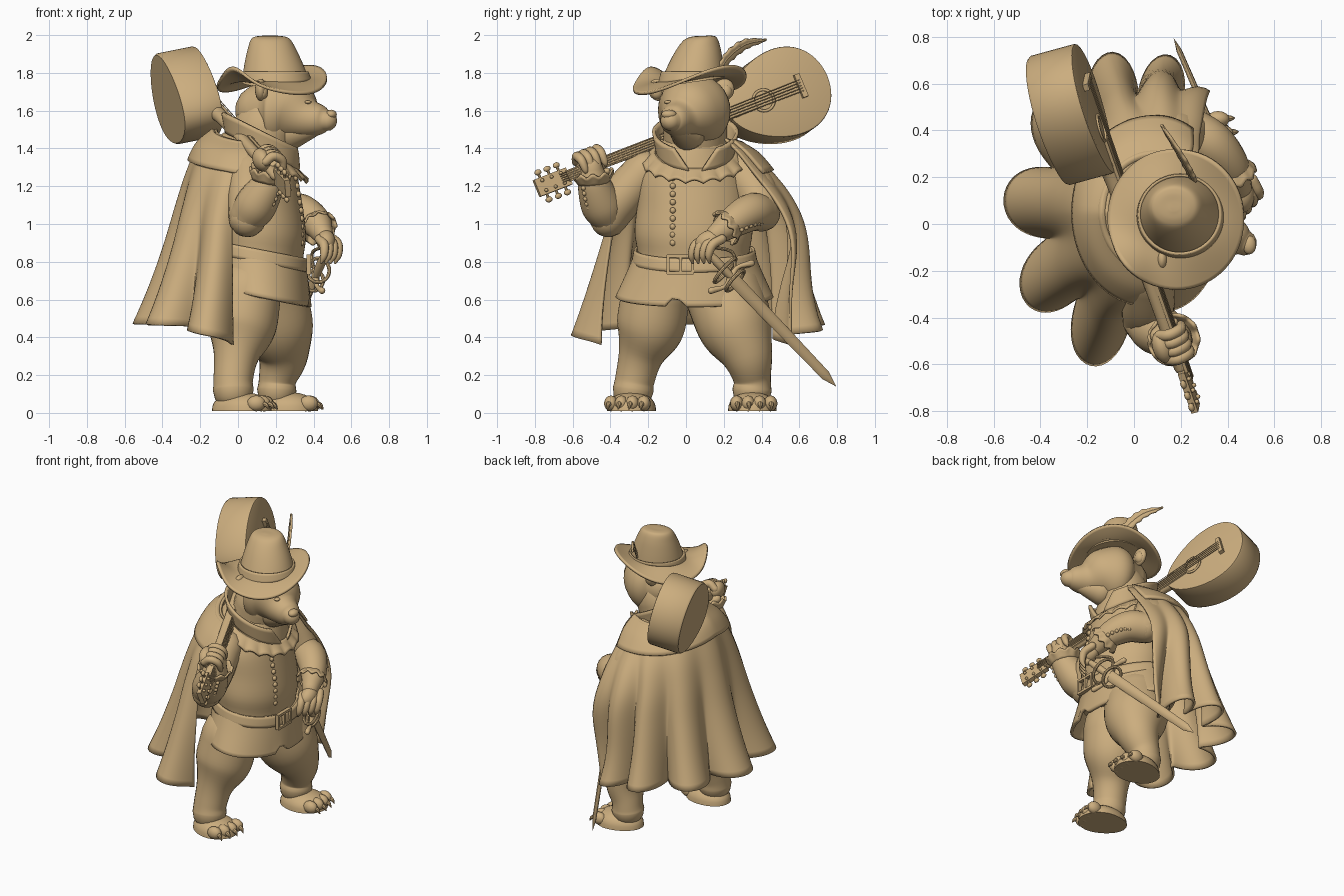
import bpy, bmesh
from math import sin, cos, pi, radians, exp
from mathutils import Vector, Matrix

cube = bpy.data.objects.get("Cube")
if cube:
    bpy.data.objects.remove(cube)

COLOR = (0.6, 0.42, 0.21, 1)
clay = bpy.data.materials.new("warm_tan")
clay.use_nodes = True
clay.diffuse_color = COLOR
bsdf = next(n for n in clay.node_tree.nodes if n.type == 'BSDF_PRINCIPLED')
bsdf.inputs["Base Color"].default_value = COLOR
bsdf.inputs["Roughness"].default_value = 0.8


def finish(name, bm, matrix=None, thick=0):
    bmesh.ops.recalc_face_normals(bm, faces=bm.faces)
    me = bpy.data.meshes.new(name)
    bm.to_mesh(me)
    bm.free()
    if matrix:
        me.transform(matrix)
    me.materials.append(clay)
    me.shade_smooth()
    me.set_sharp_from_angle(angle=radians(40))
    ob = bpy.data.objects.new(name, me)
    bpy.context.collection.objects.link(ob)
    if thick:
        mod = ob.modifiers.new("thickness", 'SOLIDIFY')
        mod.thickness, mod.offset = thick, 0


def sheet(name, f, nu, nv, closed=False, caps=False, thick=0, matrix=None):
    """Surface from f(u, v); closed joins it round in u."""
    bm = bmesh.new()
    cols = nu if closed else nu + 1
    rows = [[bm.verts.new(f(i / nu, j / nv)) for i in range(cols)] for j in range(nv + 1)]
    for j in range(nv):
        for i in range(nu):
            k = (i + 1) % cols
            bm.faces.new((rows[j][i], rows[j][k], rows[j + 1][k], rows[j + 1][i]))
    if caps:
        bm.faces.new(rows[0])
        bm.faces.new(rows[-1])
    finish(name, bm, matrix, thick)


def spline(pts, t):
    """Smooth point along a list of tuples, t from 0 to 1."""
    s = t * (len(pts) - 1)
    i = min(int(s), len(pts) - 2)
    s -= i
    b, c = Vector(pts[i]), Vector(pts[i + 1])
    a = Vector(pts[i - 1]) if i else b * 2 - c
    d = Vector(pts[i + 2]) if i + 2 < len(pts) else c * 2 - b
    return 0.5 * (2 * b + (c - a) * s + (2 * a - 5 * b + 4 * c - d) * s * s + (3 * b - a - 3 * c + d) * s ** 3)


def tube(name, pts, sides=20, steps=6, matrix=None):
    """Round-ended limb through (x, y, z, radius) points."""
    count = (len(pts) - 1) * steps
    path = [(q.xyz, q.w) for q in (spline(pts, k / count) for k in range(count + 1))]
    t0, t1 = (path[0][0] - path[1][0]).normalized(), (path[-1][0] - path[-2][0]).normalized()
    angles = [radians(x) for x in (25, 50, 70, 85)]
    head = [(path[0][0] + t0 * path[0][1] * sin(a), path[0][1] * cos(a)) for a in reversed(angles)]
    tail = [(path[-1][0] + t1 * path[-1][1] * sin(a), path[-1][1] * cos(a)) for a in angles]
    path = head + path + tail
    side, rings = None, []
    for k, (p, r) in enumerate(path):
        t = (path[min(k + 1, len(path) - 1)][0] - path[max(k - 1, 0)][0]).normalized()
        side = t.orthogonal() if side is None else side - t * side.dot(t)
        side.normalize()
        rings.append((p, r, side.copy(), t.cross(side)))

    def f(u, v):
        p, r, a, b = rings[round(v * (len(rings) - 1))]
        return p + (a * cos(u * 2 * pi) + b * sin(u * 2 * pi)) * r
    sheet(name, f, sides, len(rings) - 1, True, True, matrix=matrix)


def ball(name, c, size, rot_x=0, matrix=None, seg=20):
    bm = bmesh.new()
    bmesh.ops.create_uvsphere(bm, u_segments=seg, v_segments=seg // 2 + 2, radius=1)
    m = Matrix.Translation(c) @ Matrix.Rotation(radians(rot_x), 4, 'X') @ Matrix.Diagonal((*size, 1))
    finish(name, bm, matrix @ m if matrix else m)


def box(name, c, size, matrix=None):
    bm = bmesh.new()
    bmesh.ops.create_cube(bm, size=1)
    m = Matrix.Translation(c) @ Matrix.Diagonal((*size, 1))
    finish(name, bm, matrix @ m if matrix else m)


def lathe(name, rings, tilt=0, nv=24, caps=True, thick=0, extra=None):
    """Oval rings (z, cx, cy, rx, ry), sheared so z drops by tilt along x."""
    def f(u, v):
        z, cx, cy, rx, ry = spline(rings, v)
        th = u * 2 * pi
        lift = extra(th, v) if extra else 0
        return (cx + rx * cos(th), cy + ry * sin(th), z + lift - tilt * rx * cos(th))
    sheet(name, f, 64, nv, True, caps, thick)


# Doublet, skirt and belt
lathe("doublet", [(.72, .12, .04, .22, .3), (.84, .11, .04, .235, .295), (.96, .11, .04, .25, .312),
                  (1.1, .1, .04, .245, .298), (1.25, .1, .035, .22, .275), (1.37, .11, .04, .19, .21),
                  (1.46, .13, .05, .15, .16)], tilt=.1)
lathe("skirt", [(.86, .11, .045, .24, .3), (.74, .12, .045, .245, .35), (.61, .13, .045, .25, .41)], tilt=.2,
      nv=12, caps=False, thick=.02, extra=lambda th, v: .07 * v ** 3 * max(0, 1 - abs((th + .25 + pi) % (2 * pi) - pi) * 9))
lathe("belt", [(.865, .11, .045, .252, .313), (.83, .112, .045, .258, .32), (.795, .115, .045, .258, .326)],
      tilt=.2, nv=4, caps=False, thick=.015)
for dz in (-.045, .045):
    box("buckle_bar", (.375, -.03, .785 + dz), (.025, .14, .016))
for dy in (-.065, 0, .065):
    box("buckle_post", (.375, -.03 + dy, .785), (.025, .016, .1))
for i in range(9):
    z = .9 + i * .043
    ball("button", (.337 - .05 * max(0, (z - 1.05) / .3), -.07, z), (.014, .016, .016), seg=12)

# Neck, open standing collar and scalloped lace
tube("neck", [(.11, .05, 1.4, .17), (.15, .05, 1.52, .17)])


def collar(u, v):
    th = u * 2 * pi + (1 - 2 * u) * (.15 + .4 * v)
    r = .19 + .02 * v
    return (.13 + r * cos(th), .05 + r * 1.05 * sin(th), 1.38 + .11 * v - .1 * cos(th))


def lace(u, v):
    th = u * 2 * pi
    r = .19 + .06 * v
    return (.12 + r * cos(th), .045 + r * 1.1 * sin(th), 1.385 - .075 * v - .095 * cos(th) + .02 * v * abs(cos(th * 9)))


sheet("standing_collar", collar, 48, 5, thick=.018)
sheet("lace_collar", lace, 108, 5, True, thick=.015)

# Head
tube("head", [(.13, .06, 1.6, .145), (.2, .045, 1.6, .197), (.29, .01, 1.59, .17), (.37, -.035, 1.56, .108),
              (.44, -.065, 1.55, .078), (.47, -.08, 1.547, .055)], sides=32)
ball("nose", (.493, -.09, 1.58), (.03, .04, .025))
tube("chin", [(.28, .01, 1.49, .1), (.42, -.06, 1.51, .04)])
for y, s in ((-.145, -1), (.2, 1)):
    ball("ear", (.12, y, 1.71), (.03, .055, .06), -25 * s)
    ball("ear_rim", (.13, y + .01 * s, 1.7), (.03, .035, .04))
for y in (-.095, .06):
    ball("eye", (.37 - .1 * (y + .09), y, 1.645), (.018, .022, .01))


# Hat: brim dips at the sides and peaks sharply at one rear corner
def brim(u, v):
    th = u * 2 * pi
    r = .15 + .15 * v
    y = .02 + r * sin(th)
    curl = .045 * cos(2 * th - pi / 2) + .03 * cos(th - .5) + .08 * exp(-((th - 3.9) / .42) ** 2)
    return (.18 + r * .97 * cos(th), y, 1.765 - .02 * v + .12 * y * (1 - .4 * v) + curl * v ** 1.5)


sheet("hat_brim", brim, 72, 10, True, thick=.016)
tilt_y = lambda th, v: .025 * (1 - v) * sin(th)
lathe("hat_crown", [(1.75, .2, .03, .18, .175), (1.84, .19, .045, .157, .15), (1.92, .18, .06, .13, .122),
                    (1.975, .173, .072, .105, .092), (1.992, .17, .075, .075, .062), (1.996, .17, .075, .02, .02)],
      nv=30, extra=tilt_y)
lathe("hat_band", [(1.765, .199, .033, .182, .176), (1.785, .197, .037, .178, .172), (1.805, .195, .04, .172, .166)],
      nv=4, caps=False, thick=.012, extra=tilt_y)
QUILL = [(.26, .17, 1.8), (.24, .22, 1.88), (.19, .31, 1.95), (.12, .42, 1.975)]


def feather(u, v):
    p = spline(QUILL, v)
    w = .038 * sin(pi * min(1, v * .9 + .1)) ** .6 * (1 - .25 * abs(sin(v * 22)))
    return p + Vector((.45, -.25, .75)).normalized() * (u - .5) * 2 * w


sheet("feather", feather, 4, 36, thick=.012)
tube("quill", [(*p, .008) for p in QUILL], sides=8)

# Cape with deep round folds, draped over the left elbow, and a shoulder capelet
CAPE = [(1.5, .09, .2, .22), (1.42, .07, .27, .32), (1.28, .03, .29, .4), (1.1, 0, .31, .45),
        (.88, 0, .36, .5), (.66, 0, .415, .545), (.47, 0, .465, .58)]


def cape(u, v, start=-97, sweep=218, grow=0, ripple=1):
    deg = start - (sweep - 8 * v * v) * u
    z, cx, rx, ry = spline(CAPE, v)
    phase = 2 * pi * ((deg + 111) / 37 if deg > -259 else (deg + 259) / 27)
    fold = ripple * v ** 1.9
    k = 1 + .19 * fold * cos(phase) + .4 * exp(-((deg + 315) / 38) ** 2 - ((v - .52) / .24) ** 2)
    th = radians(deg) + .07 * fold * sin(phase)
    z -= .07 * (1 - v) * abs(sin(th)) + .11 * v * abs(2 * u - 1) ** 5
    return (cx + (rx * k + grow) * cos(th), .05 + (ry * k + grow) * sin(th), z)


sheet("cape", cape, 160, 30, thick=.016)
sheet("capelet", lambda u, v: cape(u, v * .27, -92, 215, .02, 0), 60, 10, thick=.02)
tube("cape_neck_roll", [(*cape(i / 12, .03, -95, 205, .01, 0), .018) for i in range(13)], sides=10, steps=3)

# Legs, flat-soled feet, toes and claws
LEGS = (([(.05, -.16, .64, .18), (.02, -.19, .45, .18), (-.01, -.24, .3, .12), (-.025, -.27, .18, .105),
          (-.025, -.28, .12, .108)], (.02, -.285), -.25),
        ([(.14, .2, .64, .21), (.205, .265, .45, .197), (.235, .325, .3, .137), (.21, .35, .18, .1),
          (.205, .35, .12, .104)], (.265, .35), .08))


def foot_dome(u, v):
    t, a = u * 2 * pi, .98 * v * pi / 2
    bulge = 1 + .12 * cos(t) * abs(sin(t))
    return (.16 * cos(t) * cos(a), .128 * sin(t) * cos(a) * bulge, .01 + .1 * sin(a) ** .8)


for path, (fx, fy), turn in LEGS:
    tube("leg", path, sides=28)
    d = Vector((cos(turn), sin(turn), 0))
    s = Vector((-d.y, d.x, 0))
    sheet("foot", foot_dome, 32, 8, True, True,
          matrix=Matrix.Translation((fx, fy, 0)) @ Matrix.Rotation(turn, 4, 'Z'))
    for i in range(4):
        p = Vector((fx, fy, .05)) + s * (i - 1.5) * .06 + d * (.12 - .012 * abs(i - 1.5))
        ball("toe", p, (.05, .036, .042), seg=14)
        e = p + d * .035
        tube("claw", [(*e, .015), (*(e + d * .02 + Vector((0, 0, -.008))), .012),
                      (*(e + d * .035 + Vector((0, 0, -.03))), .003)], sides=8, steps=3)


# Arms with ruffled cuffs and sleeve buttons
def cuff(c, axis, r):
    q = Vector(axis).to_track_quat('Z', 'Y').to_matrix().to_4x4()
    sheet("cuff", lambda u, v: ((r + .03 * v) * cos(u * 2 * pi), (r + .03 * v) * sin(u * 2 * pi),
                                .055 * v + .01 * v * sin(u * 20 * pi)), 60, 4, True, thick=.012,
          matrix=Matrix.Translation(c) @ q)


RIGHT_FOREARM = [(.05, -.41, 1.04, .1), (.1, -.45, 1.11, .11), (.165, -.49, 1.22, .085), (.19, -.5, 1.3, .06)]
LEFT_FOREARM = [(.24, .4, 1.06, .1), (.33, .34, 1.06, .1), (.41, .25, 1.01, .083), (.45, .16, .945, .055)]
tube("right_upper_arm", [(.06, -.22, 1.28, .11), (.06, -.34, 1.14, .115), (.05, -.41, 1.03, .1)])
tube("right_forearm", RIGHT_FOREARM)
cuff((.16, -.49, 1.22), (.2, -.1, 1), .08)
tube("left_upper_arm", [(.1, .3, 1.26, .12), (.17, .37, 1.17, .115), (.24, .4, 1.06, .1)])
tube("left_forearm", LEFT_FOREARM)
cuff((.41, .25, 1.005), (.3, -.8, -.5), .068)
for path, way in ((RIGHT_FOREARM, (.75, -.65, -.1)), (LEFT_FOREARM, (.75, .3, -.6))):
    for i in range(6):
        q = spline(path, .2 + i * .08)
        ball("sleeve_button", q.xyz + Vector(way) * q.w, (.013,) * 3, seg=10)

# Left hand drooping over the hilt
ball("left_palm", (.465, .12, .91), (.05, .075, .055), 25)
for i in range(4):
    x, y = .44 + .025 * i, .05 + .03 * i
    tube("left_finger", [(x - .01, y + .05, .92, .025), (x + .015, y, .89, .025), (x + .015, y - .02, .835, .02),
                         (x, y - .015, .795, .007)], sides=10, steps=4)

# Guitar, modelled in its own frame: x across, y along the strings, z out of the face
origin, nut = Vector((-.17, .49, 1.685)), Vector((.22, -.62, 1.255))
along = (origin - nut).normalized()
across = along.cross(Vector((.95, .26, .19))).normalized()
out = across.cross(along)
G = Matrix.Translation(origin) @ Matrix((across, along, out)).transposed().to_4x4()
SHELL = [(.02, 0), (.96, 0), (.99, -.003), (1, -.012), (1, -.2), (.97, -.212), (.02, -.212)]


def guitar_body(u, v):
    k, z = SHELL[round(v * 6)]
    t = u * 2 * pi
    return (k * .235 * sin(t) * (1 - .2 * cos(t)), -k * .295 * cos(t), z)


def disc_ring(u, v):
    r, t = .05 + .014 * v, u * 2 * pi
    return (r * cos(t), -.09 + r * sin(t), .004)


sheet("guitar_body", guitar_body, 64, 6, True, True, matrix=G)
sheet("sound_hole_ring", disc_ring, 32, 1, True, thick=.008, matrix=G)
tube("guitar_neck", [(0, -.25, -.03, .045), (0, -.4, -.022, .035), (0, -1.24, -.018, .028)], matrix=G)
box("fretboard", (0, -.7, .006), (.062, 1.12, .014), G)
box("headstock", (0, -1.345, -.015), (.095, .19, .03), G)
box("bridge", (0, .13, .012), (.13, .03, .024), G)
for i in range(5):
    x = (i - 2) * .011
    tube("string", [(x, -1.3, .017, .0025), (x * 1.4, .13, .024, .0025)], sides=6, steps=1, matrix=G)
for i in range(3):
    for s in (-1, 1):
        y = -1.29 - i * .055
        tube("peg_shaft", [(s * .04, y, -.015, .008), (s * .07, y, -.015, .008)], sides=8, matrix=G)
        ball("peg", (s * .078, y, -.015), (.016, .02, .013), matrix=G, seg=10)
        ball("peg_post", (s * .028, y, .004), (.01, .01, .012), matrix=G, seg=10)

# Right hand wrapped round the neck
ball("right_palm", (-.05, -1.11, -.05), (.06, .075, .045), matrix=G)
for i in range(4):
    y = -1.17 + i * .039
    tube("right_finger", [(-.06, y, -.045, .024), (-.082, y, 0, .025), (-.05, y, .045, .024),
                          (.005, y, .045, .018), (.025, y, .035, .007)], sides=10, steps=4, matrix=G)
tube("right_thumb", [(0, -1.07, -.07, .03), (.05, -1.06, -.035, .027), (.05, -1.05, .01, .018)], sides=10, matrix=G)

# Sword with swept guard
tip, guard = Vector((.17, .795, .14)), Vector((.41, .24, .72))
d = (tip - guard).normalized()
side = d.cross(Vector((1, .3, 0))).normalized()
S = Matrix.Translation(guard) @ Matrix((side, d.cross(side), d)).transposed().to_4x4()
length = (tip - guard).length


def blade(u, v):
    t, k = u * 2 * pi, 1 - .3 * v if v < .9 else (1 - v) * 7.3 + .01
    return (.036 * k * cos(t), .016 * k * sin(t), length * v)


sheet("blade", blade, 8, 20, True, True, matrix=S)
tube("sword_grip", [(0, 0, 0, .02), (0, 0, -.1, .024), (0, 0, -.18, .018)], matrix=S)
ball("pommel", (0, 0, -.21), (.032, .032, .035), matrix=S)
tube("cross_guard", [(-.13, 0, .03, .018), (-.06, 0, -.01, .012), (0, 0, 0, .02), (.06, 0, .01, .012),
                     (.13, 0, -.03, .018)], sides=10, matrix=S)
for z, r in ((.03, .07), (-.05, .085)):
    ring = [(r * cos(i * pi / 6), r * .6 * sin(i * pi / 6), z + .03 * sin(i * pi / 6), .01) for i in range(13)]
    tube("guard_ring", ring, sides=8, steps=3, matrix=S)
tube("knuckle_bow", [(-.03, 0, 0, .009), (-.1, .02, -.08, .009), (-.03, 0, -.2, .009)], sides=8, matrix=S)
